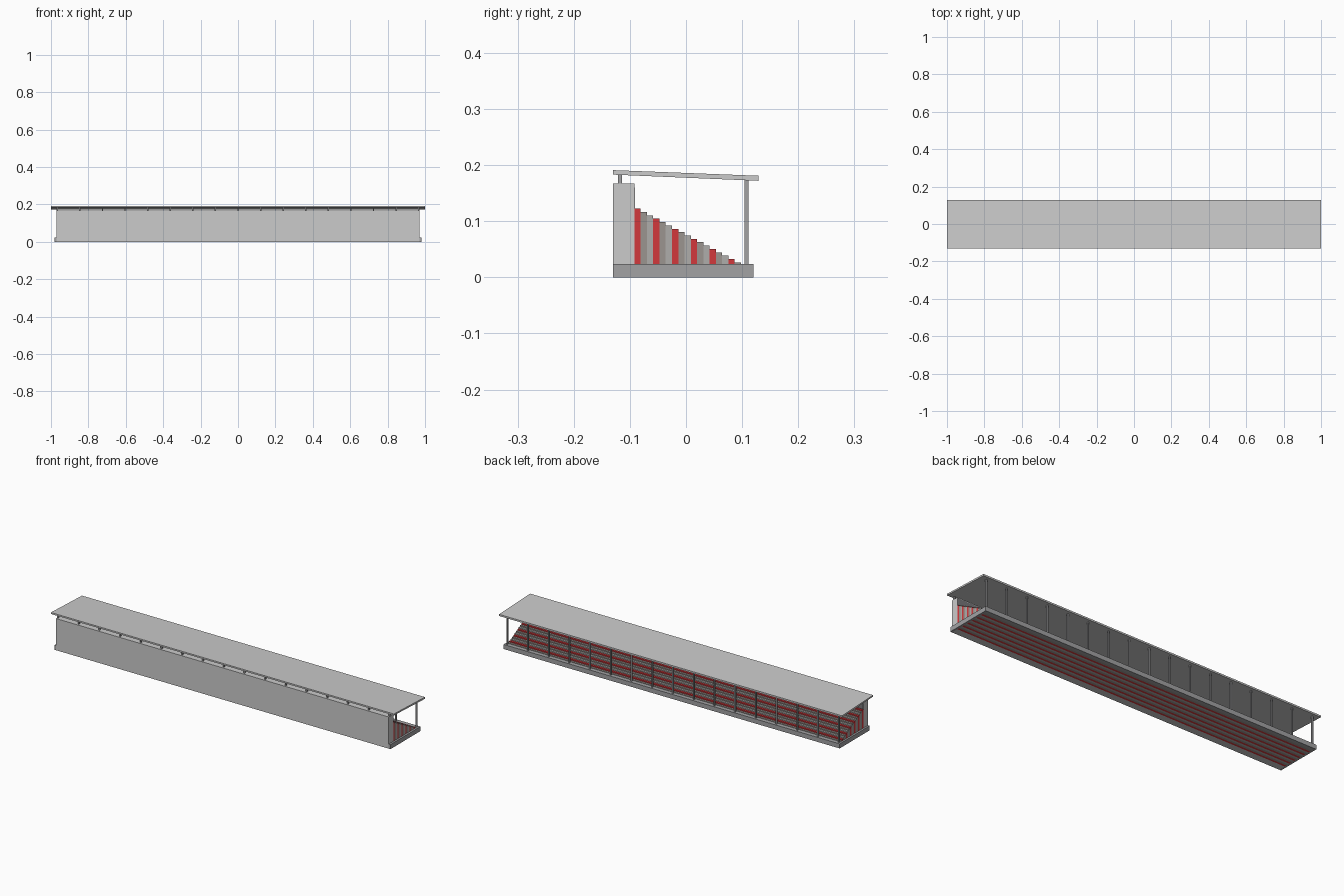
import bpy

if "Cube" in bpy.data.objects:
    bpy.data.objects.remove(bpy.data.objects["Cube"])


def material(name, rgb):
    m = bpy.data.materials.new(name)
    m.diffuse_color = (*rgb, 1)
    m.use_nodes = True
    m.node_tree.nodes["Principled BSDF"].inputs["Base Color"].default_value = m.diffuse_color
    return m


RED = material("red_seat", (0.65, 0.04, 0.045))
TAUPE = material("step_taupe", (0.33, 0.30, 0.28))
LIGHT = material("step_grey", (0.43, 0.42, 0.41))
PALE = material("pale_wall", (0.64, 0.64, 0.61))
STEEL = material("steel", (0.36, 0.36, 0.37))
DARK = material("dark_panel", (0.18, 0.18, 0.19))


def extrude(name, profile, x0, x1, mat):
    """Closed prism: (y, z) profile swept from x0 to x1."""
    n = len(profile)
    verts = [(x, y, z) for x in (x0, x1) for y, z in profile]
    faces = [tuple(reversed(range(n))), tuple(range(n, 2 * n))]
    faces += [(i, (i + 1) % n, n + (i + 1) % n, n + i) for i in range(n)]
    mesh = bpy.data.meshes.new(name)
    mesh.from_pydata(verts, [], faces)
    mesh.materials.append(mat)
    obj = bpy.data.objects.new(name, mesh)
    bpy.context.collection.objects.link(obj)
    return obj


def box(name, x0, x1, y0, y1, z0, z1, mat):
    return extrude(name, [(y0, z0), (y1, z0), (y1, z1), (y0, z1)], x0, x1, mat)


HALF = 0.97
BASE_H = 0.024

# Tall front wall with the panel on its spectator side
box("front_wall", -HALF, HALF, -0.13, -0.092, 0, 0.167, PALE)
extrude("wall_panel", [(-0.092, 0.12), (-0.0905, 0.125), (-0.0905, 0.157), (-0.092, 0.163)],
        -HALF, HALF, DARK)

# Seating tiers, every third one red
COUNT, DEPTH = 17, 0.01117
for i in range(COUNT):
    y = -0.092 + i * DEPTH
    box(f"tier_{i + 1}", -HALF, HALF, y, y + DEPTH, 0, 0.1225 - 0.006 * i,
        (RED, TAUPE, LIGHT)[i % 3])

# Base kerb around the ends and the open side
box("base_walkway", -HALF, HALF, -0.092 + COUNT * DEPTH, 0.12, 0, BASE_H, STEEL)
for side, x0, x1 in (("left", -0.98, -HALF), ("right", HALF, 0.98)):
    box(f"base_{side}_end", x0, x1, -0.13, 0.12, 0, BASE_H, STEEL)

# Sloping roof slab
extrude("roof", [(-0.13, 0.183), (0.129, 0.172), (0.129, 0.181), (-0.13, 0.191)], -1, 1, PALE)

# Roof posts: tall at the open side, short stubs on the wall
POSTS, R = 17, 0.0035
for i in range(POSTS):
    x = -0.9665 + 1.933 * i / (POSTS - 1)
    box(f"tall_post_{i + 1}", x - R, x + R, 0.104, 0.111, BASE_H, 0.1745, STEEL)
    box(f"stub_post_{i + 1}", x - R, x + R, -0.121, -0.114, 0.166, 0.184, STEEL)
